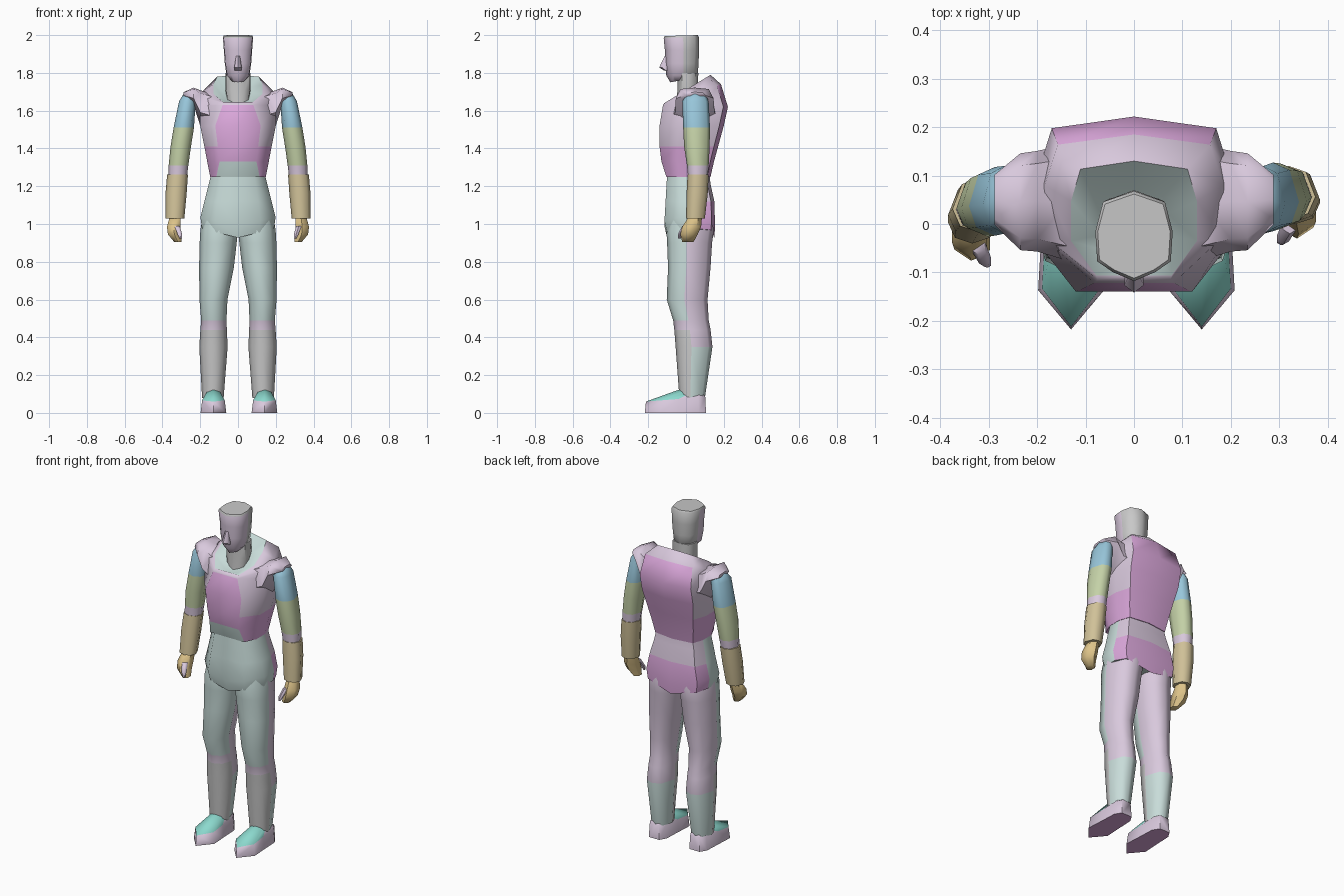
import bpy, bmesh, math
from mathutils import Vector

if "Cube" in bpy.data.objects:
    bpy.data.objects.remove(bpy.data.objects["Cube"], do_unlink=True)


# Materials
def make_material(name, rgb):
    lin = [((v / 255 + 0.055) / 1.055) ** 2.4 for v in rgb]
    mat = bpy.data.materials.new(name)
    mat.use_nodes = True
    mat.diffuse_color = (*lin, 1)
    bsdf = mat.node_tree.nodes["Principled BSDF"]
    bsdf.inputs["Base Color"].default_value = (*lin, 1)
    bsdf.inputs["Roughness"].default_value = 0.9
    return mat


MATS = {
    "lilac": make_material("lilac", (217, 201, 221)),
    "pink": make_material("pink", (220, 168, 220)),
    "mist": make_material("mist", (200, 220, 217)),
    "blue": make_material("blue", (152, 198, 218)),
    "green": make_material("green", (196, 209, 167)),
    "tan": make_material("tan", (208, 193, 152)),
    "grey": make_material("grey", (200, 200, 200)),
    "turquoise": make_material("turquoise", (140, 217, 206)),
    "sand": make_material("sand", (222, 196, 138)),
}


def sym(half):
    """Close a half outline (u = half width, v = depth) by mirroring it."""
    return half + [(-u, v) for u, v in reversed(half) if u > 0]


def loft(name, profile, rows, paint, side=1, warp=None, sideways=False):
    """Skin rows of (centre, half width, low, high, level[, level at high])."""
    bm = bmesh.new()
    rings = []
    for c, w, lo, hi, a, *b in rows:
        end = b[0] if b else a
        ring = []
        for u, v in profile:
            p = Vector((c + u * w, lo + v * (hi - lo), a + v * (end - a)))
            if sideways:
                p = Vector((p.z, p.x, p.y))
            p.x *= side
            if warp:
                p = warp(p)
            ring.append(bm.verts.new(p))
        rings.append(ring)
    n = len(profile)
    step = {}
    for k in range(len(rings) - 1):
        for j in range(n):
            i = (j + 1) % n
            f = bm.faces.new((rings[k][j], rings[k][i], rings[k + 1][i], rings[k + 1][j]))
            step[f] = k
    step[bm.faces.new(rings[0])] = -1
    step[bm.faces.new(rings[-1])] = len(rings) - 1
    bmesh.ops.recalc_face_normals(bm, faces=bm.faces[:])
    names = list(MATS)
    for f, k in step.items():
        colour = paint(k, f.calc_center_median(), f.normal) if callable(paint) else paint
        f.material_index = names.index(colour)
    mesh = bpy.data.meshes.new(name)
    bm.to_mesh(mesh)
    bm.free()
    for m in MATS.values():
        mesh.materials.append(m)
    obj = bpy.data.objects.new(name, mesh)
    bpy.context.collection.objects.link(obj)
    bpy.ops.object.select_all(action="DESELECT")
    obj.select_set(True)
    bpy.context.view_layer.objects.active = obj
    bpy.ops.object.shade_smooth_by_angle(angle=math.radians(58))


# Cross-sections
TRUNK = sym([(0, 0), (.6, 0), (1, .3), (1, .65), (.85, .93), (0, 1)])
SKULL = sym([(0, 0), (.55, .1), (.95, .22), (1, .55), (.8, .88), (0, 1)])
LIMB = sym([(0, 0), (.72, .12), (1, .43), (.64, .89), (0, 1)])
HEX = sym([(0, 0), (1, .25), (1, .75), (0, 1)])
PAD = sym([(0, 0), (1, .38), (.75, .92), (0, 1)])
SOLE = sym([(0, 0), (1, .25), (.92, .55), (.85, .88), (.5, 1)])


# Paint rules
def paint_torso(k, c, n):
    if k >= 6:
        return "mist"
    if k == 5 or k == 4 and c.y < .1:
        return "lilac"
    if k == 0 and c.y < -.1 and abs(c.x) < .07:
        return "mist"
    if abs(c.x) < .125 and abs(n.y) > .4:
        return "pink"
    return "pink" if k <= 1 else "lilac"


def paint_pelvis(k, c, n):
    if n.y > .3:
        return "lilac" if c.z > 1.12 else "pink"
    return "mist"


def paint_leg(k, c, n):
    if c.y < .012 and n.y < .15:
        return "mist" if c.z > .49 else "lilac" if c.z > .44 else "grey"
    return "lilac" if c.z > .35 else "mist"


def paint_shoe(k, c, n):
    if n.z < -.9:
        return "pink"
    return "turquoise" if k >= 1 and n.z > .25 and c.y < .03 else "lilac"


def paint_head(k, c, n):
    return "lilac" if c.y < -.012 and n.z < .4 else "grey"


def shape_front(p):
    """Narrow the front panel at the neckline and spread it at the hem."""
    if p.y > -.1:
        return p
    factor = .68 if p.z > 1.6 and p.y < -.11 else 1.3 if p.z < 1.3 else 1
    return Vector((p.x * factor, p.y, p.z))


def drop_middle(p):
    """Draw the lower hem down to a shallow V."""
    return p - Vector((0, 0, .25 * max(0, .19 - abs(p.x)))) if p.z < 1.05 else p


# Torso with a raised collar and an opening round the neck
loft("torso", TRUNK, [
    (0, .147, -.104, .13, 1.25),
    (0, .163, -.13, .148, 1.33),
    (0, .178, -.14, .17, 1.41),
    (0, .2, -.14, .2, 1.52),
    (0, .2, -.122, .222, 1.63, 1.62),
    (0, .185, -.115, .185, 1.64, 1.74),
    (0, .13, -.106, .13, 1.645, 1.79),
    (0, .07, -.06, .065, 1.63, 1.73)], paint_torso, warp=shape_front)

# Trouser top
loft("pelvis", TRUNK, [
    (0, .143, -.1, .125, 1.26),
    (0, .155, -.103, .13, 1.21),
    (0, .178, -.108, .15, 1.12),
    (0, .199, -.114, .154, 1.035),
    (0, .19, -.1, .15, .975)], paint_pelvis, warp=drop_middle)

# Neck, head and facial features
loft("neck", SKULL, [
    (0, .05, -.055, .064, 1.6),
    (0, .066, -.045, .064, 1.71),
    (0, .066, -.045, .065, 1.8)], "grey")
loft("head", SKULL, [
    (0, .034, -.083, .05, 1.75, 1.775),
    (0, .06, -.104, .063, 1.785),
    (0, .07, -.112, .066, 1.85),
    (0, .075, -.112, .07, 1.92),
    (0, .08, -.118, .068, 1.985, 1.99),
    (0, .075, -.112, .062, 1.995, 2)], paint_head)
loft("nose", HEX, [
    (0, .018, -.115, -.08, 1.812),
    (0, .02, -.142, -.08, 1.828),
    (0, .01, -.113, -.09, 1.89)], "lilac")

for label, s in (("left", 1), ("right", -1)):

    def swing(p):
        """The right arm hangs a little further forward."""
        return p - Vector((0, .065 * max(0, 1.65 - p.z) * (s < 0), 0))

    # Flared shoulder piece
    loft(label + "_shoulder", PAD, [
        (.045, .12, 1.5, 1.69, .14),
        (.047, .104, 1.52, 1.708, .2),
        (.046, .1, 1.63, 1.722, .235),
        (.05, .052, 1.672, 1.698, .288)], "lilac", s, sideways=True)

    # Arm
    bands = ["blue", "blue", "green", "green", "lilac"]
    loft(label + "_upper_arm", LIMB, [
        (.255, .03, .01, .1, 1.695),
        (.268, .044, -.02, .12, 1.65),
        (.287, .054, -.015, .127, 1.51),
        (.303, .054, -.01, .125, 1.41),
        (.315, .052, .005, .12, 1.31),
        (.32, .048, .012, .114, 1.24)],
        lambda k, c, n: bands[min(max(k, 0), 4)], s, swing)
    loft(label + "_forearm", LIMB, [
        (.32, .055, .008, .12, 1.262),
        (.328, .056, .003, .115, 1.16),
        (.334, .05, 0, .1, 1.03)], "tan", s, swing)

    # Hand and thumb
    loft(label + "_hand", HEX, [
        (.333, .028, .015, .085, 1.04),
        (.34, .036, -.02, .08, .985),
        (.337, .034, -.03, .062, .945),
        (.318, .02, -.02, .04, .905)], "sand", s, swing)
    loft(label + "_thumb", HEX, [
        (.322, .014, -.02, .015, .99),
        (.308, .012, -.043, -.015, .945),
        (.302, .006, -.043, -.028, .922)], "lilac", s, swing)

    # Leg, from hip to ankle
    loft(label + "_leg", LIMB, [
        (.1, .086, -.09, .13, 1.04),
        (.1, .099, -.104, .148, .97),
        (.105, .098, -.1, .138, .9),
        (.114, .092, -.095, .13, .77),
        (.13, .074, -.102, .114, .6),
        (.128, .067, -.068, .12, .49),
        (.129, .07, -.062, .13, .44),
        (.13, .075, -.055, .14, .35),
        (.133, .057, -.035, .1, .08)], paint_leg, s)

    # Shoe
    mid = .135 + .005 * s
    loft(label + "_shoe", SOLE, [
        (mid, .068, -.218, .106, 0),
        (mid, .06, -.212, .102, .06, .085),
        (mid, .032, -.04, .09, .122, .1)], paint_shoe, s)
